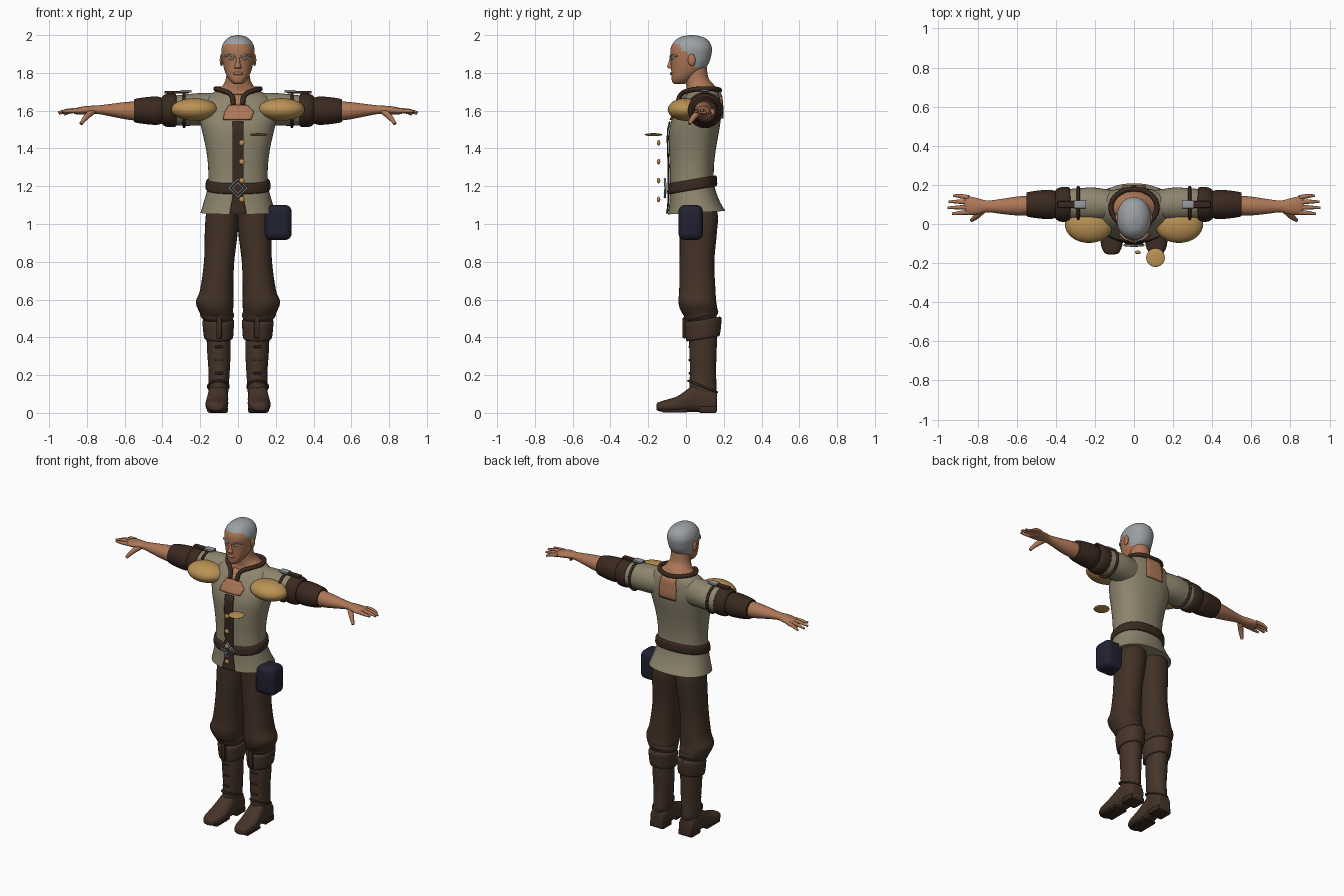
import bpy, bmesh, math
from mathutils import Vector

def mat(name, rgb):
    m = bpy.data.materials.new(name)
    m.diffuse_color = (*rgb, 1)
    return m

CLOTH = mat("vest_cloth", (0.27, 0.235, 0.155))
SKIN = mat("skin", (0.42, 0.185, 0.095))
TROUSER = mat("trouser_brown", (0.055, 0.031, 0.019))
LEATHER = mat("leather", (0.06, 0.034, 0.022))
DARK = mat("dark_leather", (0.042, 0.022, 0.014))
BRASS = mat("brass", (0.50, 0.29, 0.09))
HAIR = mat("grey_hair", (0.33, 0.35, 0.37))
NAVY = mat("navy", (0.015, 0.015, 0.032))
STEEL = mat("steel", (0.30, 0.33, 0.36))

def finish(name, bm, mats, angle=40):
    bmesh.ops.recalc_face_normals(bm, faces=bm.faces)
    me = bpy.data.meshes.new(name)
    bm.to_mesh(me)
    bm.free()
    ob = bpy.data.objects.new(name, me)
    bpy.context.collection.objects.link(ob)
    for m in mats if isinstance(mats, (list, tuple)) else [mats]:
        me.materials.append(m)
    bpy.ops.object.select_all(action='DESELECT')
    ob.select_set(True)
    bpy.context.view_layer.objects.active = ob
    bpy.ops.object.shade_smooth_by_angle(angle=math.radians(angle))
    return ob

def smooth_rows(rows, steps):
    """Catmull-Rom between the given rows."""
    out = []
    for i in range(len(rows) - 1):
        p = [rows[max(0, min(len(rows) - 1, i + k))] for k in (-1, 0, 1, 2)]
        for j in range(steps):
            t = j / steps
            out.append([0.5 * (2*b + (c-a)*t + (2*a-5*b+4*c-d)*t*t + (3*b-a-3*c+d)*t**3)
                        for a, b, c, d in zip(*p)])
    return out + [list(rows[-1])]

def loft(name, rows, mats, axis='z', n=2.0, s=1, seg=32, steps=4, tilt=0, rule=None):
    """Rows: position along axis, centre u, centre v, radius u, radius v."""
    bm = bmesh.new()
    rings = []
    for a, cu, cv, ru, rv in smooth_rows(rows, steps):
        ring = []
        for k in range(seg):
            c, d = math.cos(math.tau*k/seg), math.sin(math.tau*k/seg)
            du = math.copysign(abs(c)**(2/n), c) * ru
            dv = math.copysign(abs(d)**(2/n), d) * rv
            u, v = cu + du, cv + dv
            co = {'z': (u*s, v, a + tilt*dv), 'x': (a*s, u, v), 'y': (u*s, a, v)}[axis]
            ring.append(bm.verts.new(co))
        rings.append(ring)
    for r0, r1 in zip(rings, rings[1:]):
        for k in range(seg):
            bm.faces.new((r0[k], r0[(k+1) % seg], r1[(k+1) % seg], r1[k]))
    bm.faces.new(rings[0])
    bm.faces.new(rings[-1])
    if rule:
        for f in bm.faces:
            f.material_index = rule(f.calc_center_median())
    return finish(name, bm, mats)

def ball(name, loc, r, m, seg=24):
    bm = bmesh.new()
    bmesh.ops.create_uvsphere(bm, u_segments=seg, v_segments=seg//2, radius=1)
    for v in bm.verts:
        v.co = Vector(loc) + Vector([a*b for a, b in zip(v.co, r)])
    return finish(name, bm, m)

def box(name, loc, size, m, bevel=0.004, segs=2):
    bm = bmesh.new()
    bmesh.ops.create_cube(bm, size=1)
    for v in bm.verts:
        v.co = Vector(loc) + Vector([a*b for a, b in zip(v.co, size)])
    bmesh.ops.bevel(bm, geom=bm.edges[:], offset=bevel, segments=segs, profile=0.5, affect='EDGES')
    return finish(name, bm, m)

def tube(name, pts, r, m, radii=None, cyclic=False, poly=False):
    cu = bpy.data.curves.new(name, 'CURVE')
    cu.dimensions = '3D'
    cu.bevel_depth, cu.bevel_resolution, cu.resolution_u = r, 3, 5
    cu.use_fill_caps = True
    sp = cu.splines.new('POLY' if poly else 'BEZIER')
    items = sp.points if poly else sp.bezier_points
    items.add(len(pts) - 1)
    for i, (p, q) in enumerate(zip(items, pts)):
        p.co = (*q, 1) if poly else q
        p.radius = radii[i] if radii else 1
        if not poly:
            p.handle_left_type = p.handle_right_type = 'AUTO'
    sp.use_cyclic_u = cyclic
    ob = bpy.data.objects.new(name, cu)
    bpy.context.collection.objects.link(ob)
    cu.materials.append(m)
    bpy.ops.object.select_all(action='DESELECT')
    ob.select_set(True)
    bpy.context.view_layer.objects.active = ob
    bpy.ops.object.convert(target='MESH')
    bpy.ops.object.shade_smooth_by_angle(angle=math.radians(50))

# Vest body: height, half width, front y, back y
prof = [(1.06, .198, -.095, .208), (1.12, .18, -.088, .175), (1.2, .16, -.086, .15),
        (1.3, .158, -.086, .148), (1.4, .17, -.09, .16), (1.5, .192, -.09, .178),
        (1.57, .205, -.072, .186), (1.63, .195, -.04, .184), (1.68, .155, -.005, .176),
        (1.705, .115, .03, .16)]
body = [(z, 0, (f+b)/2, rx, (b-f)/2) for z, rx, f, b in prof]
TN = 2.3
loft("vest", body, CLOTH, n=TN, seg=48, tilt=.06)

def patch(name, rows, side, m, off=.007, nx=8, nz=4):
    """Thin plate hugging the vest; rows: height, left x, right x."""
    table = smooth_rows(body, 12)
    bm = bmesh.new()
    grid = []
    for (z0, a0, b0), (z1, a1, b1) in zip(rows, rows[1:]):
        for j in range(nz + 1):
            t = j / nz
            z, a, b = z0+(z1-z0)*t, a0+(a1-a0)*t, b0+(b1-b0)*t
            _, _, cy, rx, ry = min(table, key=lambda r: abs(r[0]-z))
            line = []
            for i in range(nx + 1):
                x = a + (b-a)*i/nx
                dy = ry * max(0, 1-abs(x/rx)**TN)**(1/TN) + off
                line.append(bm.verts.new((x, cy + side*dy, z + side*.06*dy)))
            grid.append(line)
    for l0, l1 in zip(grid, grid[1:]):
        for i in range(nx):
            bm.faces.new((l0[i], l0[i+1], l1[i+1], l1[i]))
    ob = finish(name, bm, m)
    mod = ob.modifiers.new("thickness", 'SOLIDIFY')
    mod.thickness, mod.offset = .008, 0

patch("front_placket", [(1.065, -.045, .045), (1.14, -.03, .03), (1.55, -.03, .03)], -1, DARK, nz=10)
patch("chest_skin", [(1.56, -.08, .07), (1.60, -.07, .085), (1.635, -.05, .05)], -1, SKIN)
patch("neck_slit", [(1.635, -.02, .02), (1.69, -.03, .03)], -1, SKIN)
patch("back_skin", [(1.55, -.06, .06), (1.63, -.06, .06), (1.695, -.05, .05)], 1, SKIN, off=.009)

# Neck and head
loft("neck", [(1.685, 0, .085, .13, .085), (1.705, 0, .085, .112, .08), (1.735, 0, .075, .08, .074),
              (1.77, 0, .058, .064, .062), (1.83, 0, .05, .06, .06)], SKIN)

def hair_rule(c):
    line = 1.955 if c.y < -.03 else 1.915 if c.y < .0 else 1.90 if c.y < .045 else 1.825
    return 1 if c.z > line else 0

loft("head", [(1.742, 0, -.035, .022, .028), (1.752, 0, -.03, .036, .043), (1.775, 0, -.015, .054, .062),
              (1.81, 0, .006, .07, .084), (1.85, 0, .02, .08, .1), (1.89, 0, .025, .086, .108),
              (1.93, 0, .028, .087, .109), (1.965, 0, .03, .073, .093), (1.988, 0, .03, .048, .064),
              (1.998, 0, .03, .018, .025), (2.0, 0, .03, .003, .004)],
     [SKIN, HAIR], n=2.15, seg=40, steps=5, rule=hair_rule)
loft("nose", [(1.822, 0, -.078, .017, .01), (1.832, 0, -.08, .018, .02), (1.85, 0, -.078, .012, .016),
              (1.885, 0, -.074, .009, .01)], SKIN, seg=16)
ball("lips", (0, -.074, 1.797), (.026, .012, .009), SKIN, 16)
for s in (-1, 1):
    ball("ear", (s*.087, .03, 1.868), (.01, .02, .032), SKIN, 16)
    tube("eyebrow", [(s*.014, -.084, 1.886), (s*.042, -.077, 1.894), (s*.072, -.048, 1.888)], .005, HAIR)
    ball("eye", (s*.034, -.073, 1.874), (.014, .008, .006), STEEL, 12)

# Collar with open front
tube("collar", [(-.024, -.046, 1.63), (-.034, -.03, 1.68), (-.09, .02, 1.708), (-.118, .085, 1.715),
                (-.08, .155, 1.715), (0, .178, 1.708), (.08, .155, 1.715), (.118, .085, 1.715),
                (.09, .02, 1.708), (.034, -.03, 1.68), (.024, -.046, 1.63)], .013, DARK)

for s in (-1, 1):
    # Sleeve, armoured cuffs and forearm
    loft("sleeve", [(.1, .095, 1.605, .075, .088), (.2, .1, 1.607, .086, .086), (.28, .1, 1.603, .083, .083),
                    (.36, .1, 1.6, .076, .076)], CLOTH, 'x', s=s)
    loft("upper_cuff", [(.325, .1, 1.602, .076, .076), (.335, .1, 1.602, .088, .088),
                        (.38, .1, 1.602, .087, .087), (.402, .1, 1.602, .072, .072)], DARK, 'x', s=s)
    loft("lower_cuff", [(.395, .1, 1.6, .066, .066), (.43, .1, 1.6, .075, .075), (.49, .1, 1.6, .071, .071),
                        (.545, .1, 1.6, .062, .062), (.55, .1, 1.6, .052, .052)], DARK, 'x', s=s)
    loft("forearm", [(.53, .095, 1.598, .05, .052), (.6, .092, 1.6, .048, .045), (.68, .09, 1.603, .038, .032),
                     (.75, .09, 1.605, .03, .022), (.8, .09, 1.603, .042, .022), (.85, .095, 1.598, .047, .018),
                     (.868, .096, 1.596, .038, .012)], SKIN, 'x', s=s, seg=24)
    for i, tip in enumerate((.93, .952, .948, .922)):
        y = .06 + i*.025
        tube("finger", [(s*.845, y, 1.6), (s*.89, y-.004+i*.004, 1.602-.004*abs(i-1)),
                        (s*tip, y-.008+i*.006, 1.597-.006*i)], .0115, SKIN, (1.1, .95, .55))
    tube("thumb", [(s*.77, .075, 1.597), (s*.805, .04, 1.565), (s*.832, .018, 1.53)], .015, SKIN, (1.2, 1, .6))
    # Shoulder strap with buckle, chest pad
    box("shoulder_strap", (s*.325, .1, 1.697), (.13, .035, .014), DARK)
    tube("strap_band", [(s*.285, .1+.088*math.cos(a), 1.603+.088*math.sin(a))
                        for a in [math.tau*i/16 for i in range(16)]], .008, DARK, cyclic=True)
    box("strap_buckle", (s*.275, .1, 1.703), (.06, .04, .012), STEEL, .003)
    ball("chest_pad", (s*.23, 0, 1.606), (.124, .097, .06), BRASS, 32)
    # Trousers
    loft("trouser_leg", [(.475, .105, .08, .065, .068), (.5, .108, .078, .08, .08), (.545, .118, .068, .092, .098),
                         (.59, .123, .06, .1, .1), (.65, .113, .06, .088, .096), (.8, .1, .058, .08, .092),
                         (.95, .089, .065, .087, .098), (1.05, .084, .068, .086, .1), (1.15, .08, .06, .075, .08)],
         TROUSER, s=s, n=2.2)
    loft("trouser_fold", [(.495, .106, .083, .07, .07), (.505, .108, .083, .085, .084),
                          (.525, .112, .08, .09, .09), (.54, .112, .075, .08, .08)], TROUSER, s=s, tilt=.2)
    # Boots
    loft("boot_cuff", [(.392, .103, .09, .062, .075), (.397, .103, .09, .076, .088), (.44, .104, .09, .081, .095),
                       (.488, .104, .09, .083, .097), (.496, .104, .09, .066, .08)], LEATHER, s=s, tilt=.16)
    loft("boot_shaft", [(.05, .105, .095, .048, .065), (.13, .103, .09, .053, .072), (.22, .1, .09, .056, .069),
                        (.32, .101, .09, .062, .072), (.42, .103, .09, .064, .075)], LEATHER, s=s)
    loft("boot_foot", [(-.156, .114, .031, .012, .012), (-.148, .114, .033, .036, .022), (-.11, .114, .036, .054, .032),
                       (-.05, .112, .045, .06, .041), (0, .109, .062, .057, .057), (.05, .106, .077, .054, .073),
                       (.12, .105, .07, .053, .066), (.158, .105, .06, .046, .055), (.164, .105, .06, .03, .04)],
         LEATHER, 'y', n=2.5, s=s)
    box("boot_sole", (s*.113, -.06, .012), (.1, .14, .02), DARK, .008)
    box("boot_heel", (s*.105, .115, .018), (.102, .095, .036), DARK, .008)
    box("cuff_tab", (s*.1, -.008, .45), (.03, .02, .11), DARK)
    for z in (.21, .28, .35):
        box("boot_lace", (s*.102, .02, z), (.045, .014, .012), DARK)
    tube("ankle_strap", [(s*(.104+.054*math.cos(a)), .088+.076*math.sin(a), .14-.03*math.sin(a))
                         for a in [math.tau*i/16 for i in range(16)]], .006, DARK, cyclic=True)

# Belt and diamond buckle
loft("belt", [(1.178, 0, .033, .15, .11), (1.182, 0, .033, .169, .13), (1.205, 0, .033, .172, .132),
              (1.232, 0, .033, .166, .128), (1.236, 0, .033, .15, .11)], DARK, n=TN, seg=48, tilt=.17)
for r in (.048, .028):
    tube("belt_buckle", [(r, -.108, 1.19), (0, -.112, 1.19+r), (-r, -.108, 1.19), (0, -.112, 1.19-r)],
         .006, STEEL, cyclic=True, poly=True)

# Hip pouch, floating buttons and badge
box("pouch", (.213, .025, 1.008), (.142, .13, .186), NAVY, .035, 4)
for z in (1.13, 1.23, 1.33, 1.43):
    ball("button", (.02, -.145, z), (.015, .009, .015), BRASS, 16)
ball("badge", (.11, -.172, 1.473), (.048, .048, .008), BRASS, 24)
